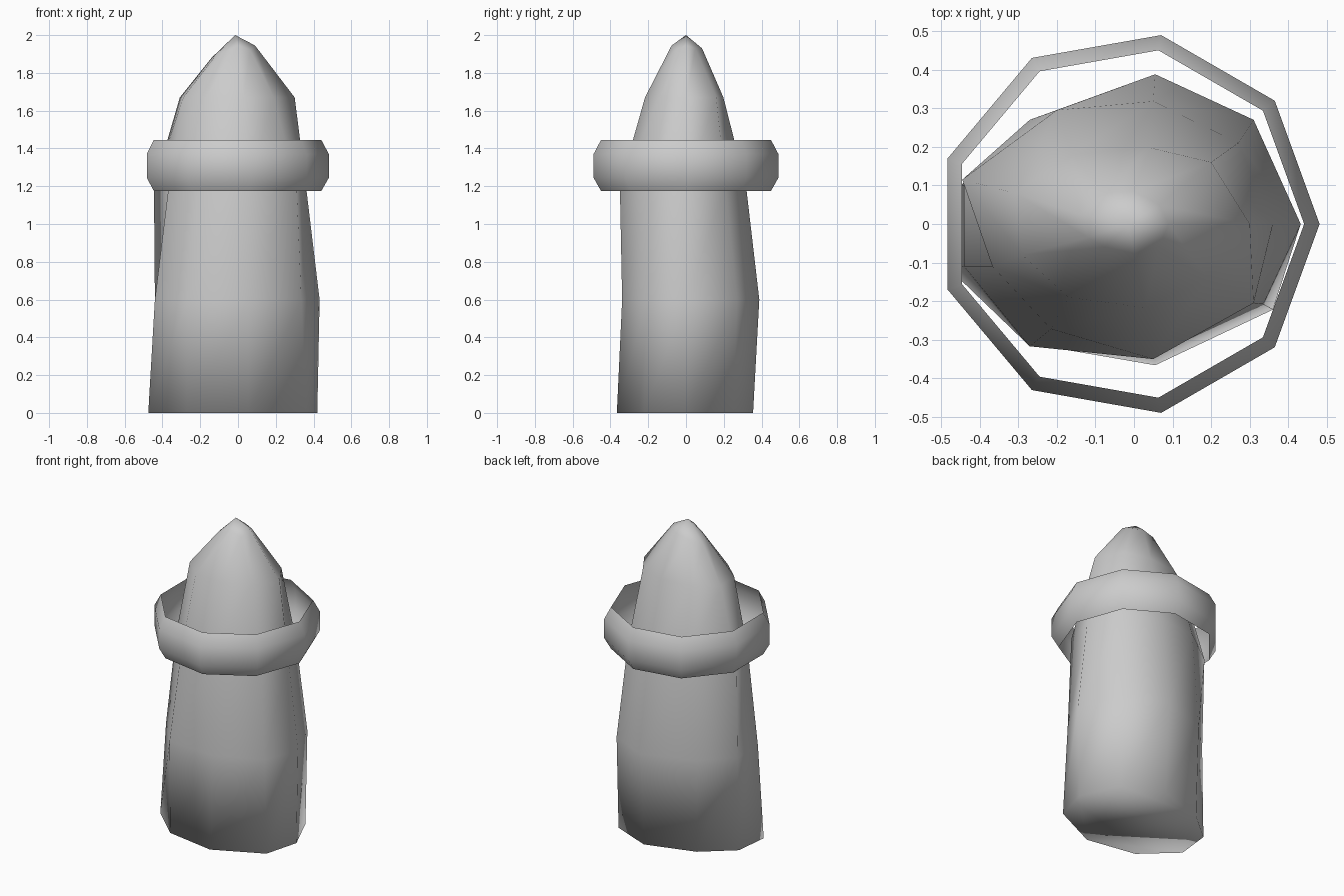
import bpy
import math

if "Cube" in bpy.data.objects:
    bpy.data.objects.remove(bpy.data.objects["Cube"])


def make_object(name, verts, faces, sharp=None):
    mesh = bpy.data.meshes.new(name)
    mesh.from_pydata(verts, [], faces)
    mesh.update()
    obj = bpy.data.objects.new(name, mesh)
    bpy.context.collection.objects.link(obj)
    for p in mesh.polygons:
        p.use_smooth = True
    return obj


def bridge(levels, n):
    """Side quads between consecutive loops of n points."""
    return [(a * n + i, a * n + (i + 1) % n, (a + 1) * n + (i + 1) % n, (a + 1) * n + i)
            for a in range(levels - 1) for i in range(n)]


N = 9

# Rough stone pillar: irregular nine-sided sections, counter-clockwise from +x
sections = [
    (0.0, [(.42, 0), (.31, .25), (.055, .355), (-.26, .26), (-.45, .10),
           (-.475, -.12), (-.27, -.31), (.055, -.366), (.36, -.222)]),
    (0.6, [(.432, 0), (.31, .27), (.055, .388), (-.27, .27), (-.44, .10),
           (-.44, -.11), (-.27, -.317), (.055, -.338), (.335, -.208)]),
    (1.2, [(.36, 0), (.27, .21), (.05, .318), (-.20, .295), (-.445, .115),
           (-.367, -.11), (-.215, -.272), (.05, -.35), (.31, -.205)]),
    (1.67, [(.30, 0), (.20, .16), (.04, .198), (-.16, .18), (-.308, .08),
            (-.29, -.08), (-.17, -.19), (.03, -.217), (.19, -.14)]),
]
verts = [(x, y, z) for z, ring in sections for x, y in ring]

# Uneven crown loop just under the tip
crown = [(.09, 0, 1.945), (.065, .05, 1.93), (0, .085, 1.93), (-.08, .08, 1.91),
         (-.14, .025, 1.88), (-.12, -.035, 1.89), (-.075, -.06, 1.91),
         (0, -.076, 1.945), (.065, -.06, 1.92)]
verts += crown + [(-.015, 0, 2.0)]
faces = bridge(5, N)
faces += [(4 * N + i, 4 * N + (i + 1) % N, 5 * N) for i in range(N)]
faces.append(tuple(reversed(range(N))))
make_object("stone_pillar", verts, faces)

# Loose open band around the pillar
band_profile = [(.457, 1.175), (.497, 1.245), (.497, 1.37), (.457, 1.445)]
band = [(-.016 + r * math.cos(2 * math.pi * i / N), r * math.sin(2 * math.pi * i / N), z)
        for r, z in band_profile for i in range(N)]
make_object("band", band, bridge(4, N))
